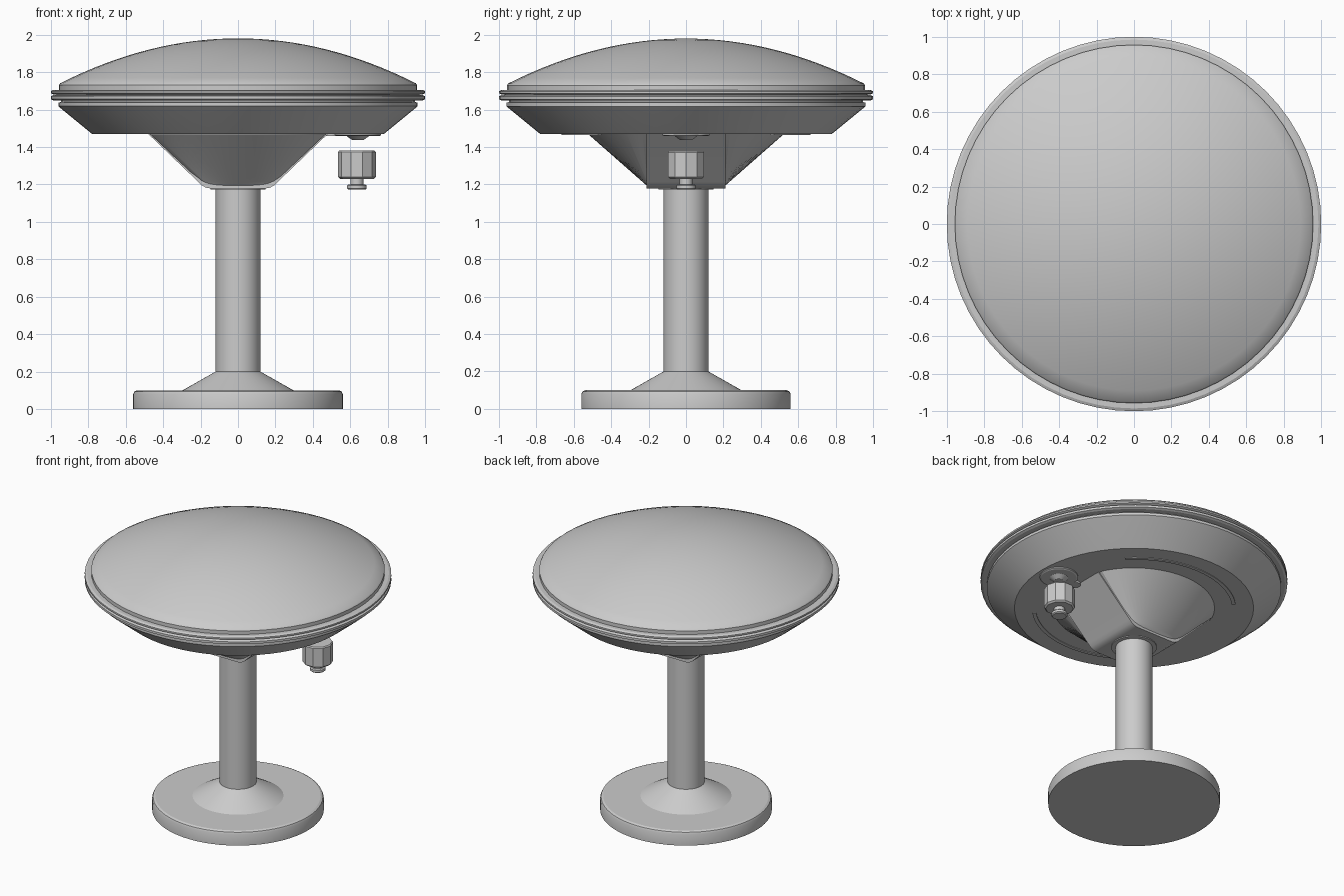
import bpy, bmesh, math

cube = bpy.data.objects.get("Cube")
if cube:
    bpy.data.objects.remove(cube, do_unlink=True)

grey = bpy.data.materials.new("plain grey")
grey.use_nodes = True
COLOUR = (0.6, 0.6, 0.6, 1)
grey.diffuse_color = COLOUR
grey.node_tree.nodes["Principled BSDF"].inputs["Base Color"].default_value = COLOUR


def finish(name, bm, angle=25):
    bmesh.ops.remove_doubles(bm, verts=bm.verts, dist=1e-5)
    bmesh.ops.recalc_face_normals(bm, faces=bm.faces)
    mesh = bpy.data.meshes.new(name)
    bm.to_mesh(mesh)
    bm.free()
    mesh.materials.append(grey)
    obj = bpy.data.objects.new(name, mesh)
    bpy.context.collection.objects.link(obj)
    bpy.ops.object.select_all(action="DESELECT")
    obj.select_set(True)
    bpy.context.view_layer.objects.active = obj
    bpy.ops.object.shade_smooth_by_angle(angle=math.radians(angle))
    return obj


def lathe(name, profile, sides=64, x=0, angle=25):
    """Turn a (radius, height) profile about a vertical axis."""
    bm = bmesh.new()
    pts = [bm.verts.new((r, 0, z)) for r, z in profile]
    edges = [bm.edges.new(p) for p in zip(pts, pts[1:])]
    bmesh.ops.spin(bm, geom=pts + edges, cent=(0, 0, 0), axis=(0, 0, 1),
                   angle=math.tau, steps=sides, use_duplicate=False)
    obj = finish(name, bm, angle)
    obj.location.x = x
    return obj


# Stand: foot disc, flared collar and pole
lathe("foot_disc", [(0, 0), (0.56, 0), (0.56, 0.08), (0.554, 0.093),
                    (0.54, 0.1), (0, 0.1)])
lathe("foot_flare", [(0.3, 0.098), (0.12, 0.2), (0, 0.2)])
lathe("pole", [(0, 0.19), (0.12, 0.19), (0.12, 1.2), (0, 1.2)], 48)
lathe("pole_collar", [(0.118, 1.172), (0.148, 1.172), (0.148, 1.2)], 48)

# Domed cover
dome = [(0.95 * i / 16, 1.98 - 0.24 * (i / 16) ** 2) for i in range(17)]
lathe("dome", dome + [(0.957, 1.73), (0.957, 1.69), (0, 1.69)], angle=30)

# Rim seam made of two rounded bands
for name, low, high in (("upper_rim", 1.68, 1.705), ("lower_rim", 1.648, 1.678)):
    lathe(name, [(0.9, low), (0.985, low), (1, low + 0.007), (1, high - 0.007),
                 (0.985, high), (0.9, high)])
lathe("rim_core", [(0.97, 1.66), (0.97, 1.69)])

# Lower shell with a lip and flat underside
lathe("lower_shell", [(0.9, 1.655), (0.945, 1.65), (0.945, 1.64), (0.96, 1.637),
                      (0.96, 1.618), (0.945, 1.605), (0.78, 1.47), (0, 1.47)])

# Neck: a clipped round top narrowing to a straight-sided foot
TOP, BOTTOM = 1.475, 1.185
RADIUS, HALF_X, HALF_Y = 0.53, 0.475, 0.2
start = math.acos(HALF_X / RADIUS)
arc = [start + (math.pi - 2 * start) * i / 24 for i in range(25)]
outline = [(RADIUS * math.cos(a + turn), RADIUS * math.sin(a + turn))
           for turn in (0, math.pi) for a in arc]
bm = bmesh.new()
rings = []
for z, half in ((TOP, HALF_X), (1.215, 0.2), (1.195, 0.17), (BOTTOM, 0.14)):
    t = (TOP - z) / (TOP - BOTTOM)
    rings.append([bm.verts.new((x * half / HALF_X,
                                y * (1 - t) + math.copysign(HALF_Y, y) * t, z))
                  for x, y in outline])
for upper, lower in zip(rings, rings[1:]):
    for i in range(len(outline)):
        j = (i + 1) % len(outline)
        bm.faces.new((upper[i], upper[j], lower[j], lower[i]))
bm.faces.new(rings[0])
bm.faces.new(rings[-1])
finish("neck", bm)

# Bracket: trapezoid extruded from front to back, with rounded lower corners
side = [(0.485, 1.475), (0.213, 1.214), (0.195, 1.196), (0.172, 1.183), (0.145, 1.178)]
section = side + [(-x, z) for x, z in reversed(side)]
bm = bmesh.new()
face = bm.faces.new([bm.verts.new((x, -0.21, z)) for x, z in section])
moved = bmesh.ops.extrude_face_region(bm, geom=[face])["geom"]
bmesh.ops.translate(bm, vec=(0, 0.42, 0),
                    verts=[v for v in moved if isinstance(v, bmesh.types.BMVert)])
finish("neck_bracket", bm)

# Thin curved ribs on the underside, front and back
for name, middle in (("back_rib", math.pi / 2), ("front_rib", -math.pi / 2)):
    bm = bmesh.new()
    angles = [middle + math.radians(d) for d in range(-45, 46, 3)]
    inner, outer = ([bm.verts.new((r * math.cos(a), r * math.sin(a), 1.469))
                     for a in angles] for r in (0.64, 0.665))
    for i in range(len(angles) - 1):
        bm.faces.new((inner[i], inner[i + 1], outer[i + 1], outer[i]))
    moved = bmesh.ops.extrude_face_region(bm, geom=bm.faces[:])["geom"]
    bmesh.ops.translate(bm, vec=(0, 0, -0.004),
                        verts=[v for v in moved if isinstance(v, bmesh.types.BMVert)])
    finish(name, bm)

# Socket on the underside
lathe("socket_plate", [(0, 1.47), (0.125, 1.47), (0.125, 1.463), (0.115, 1.458),
                       (0, 1.458)], 40, 0.64)
lathe("socket_nib", [(0.06, 1.458), (0.03, 1.437), (0, 1.437)], 24, 0.64)
lathe("socket_washer", [(0.035, 1.47), (0.035, 1.458), (0, 1.458)], 24, 0.5)

# Separate faceted connector with its stem and end flange
lathe("connector_knob", [(0, 1.38), (0.095, 1.38), (0.101, 1.372), (0.101, 1.24),
                         (0.09, 1.23), (0, 1.23)], 10, 0.635, 20)
lathe("connector_stem", [(0.035, 1.235), (0.035, 1.195)], 24, 0.635)
lathe("connector_flange", [(0, 1.2), (0.045, 1.2), (0.052, 1.194), (0.052, 1.178),
                           (0.045, 1.172), (0, 1.172)], 24, 0.635)
